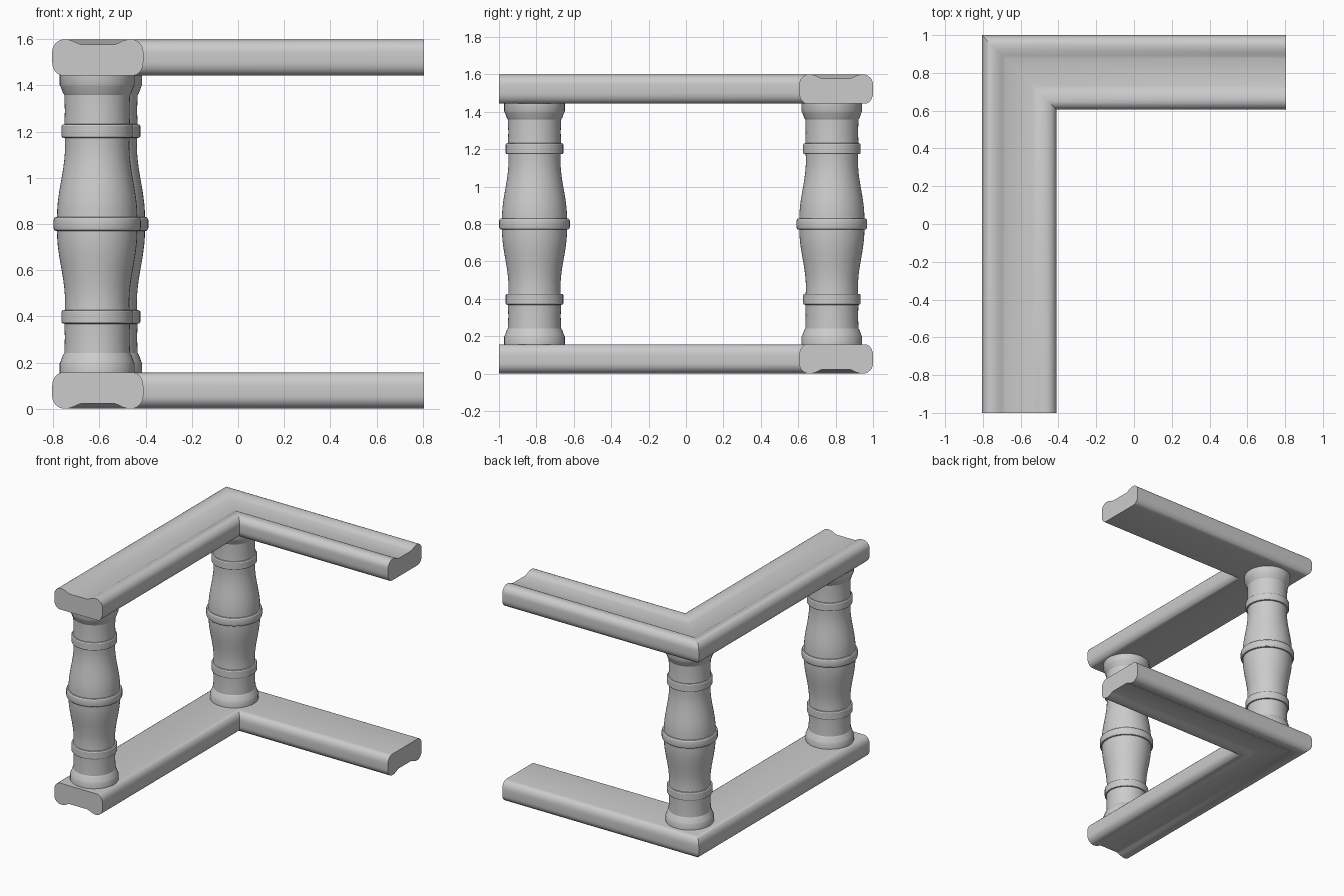
import bpy, bmesh, math

if "Cube" in bpy.data.objects:
    bpy.data.objects.remove(bpy.data.objects["Cube"])

CX, CY = -0.6075, 0.8025   # centre lines of the two rail arms
MID = 0.80                 # mirror height of the whole model


def finish(bm, name):
    bmesh.ops.recalc_face_normals(bm, faces=bm.faces)
    mesh = bpy.data.meshes.new(name)
    bm.to_mesh(mesh)
    bm.free()
    obj = bpy.data.objects.new(name, mesh)
    bpy.context.collection.objects.link(obj)
    bpy.context.view_layer.objects.active = obj
    obj.select_set(True)
    bpy.ops.object.shade_smooth_by_angle(angle=math.radians(28))
    obj.select_set(False)
    return obj


def arc(cx, cz, rx, rz, a0, a1, n=6):
    return [(cx + rx * math.cos(math.radians(a0 + (a1 - a0) * i / n)),
             cz + rz * math.sin(math.radians(a0 + (a1 - a0) * i / n))) for i in range(n + 1)]


# Rail cross-section half: flat top, rounded edges, groove underneath
half = arc(0.153, 0.098, 0.0445, 0.059, 90, 0)
half += arc(0.143, 0.055, 0.0545, 0.055, 0, -90)
half += [(0.125, 0.002), (0.105, 0.008), (0.088, 0.017), (0.073, 0.022)]
section = half + [(-d, z) for d, z in reversed(half)]


def rail(name, flip):
    bm = bmesh.new()
    rings = []
    for i in range(3):
        ring = []
        for d, z in section:
            x = 0.805 if i == 2 else CX - d
            y = -1.0 if i == 0 else CY + d
            ring.append(bm.verts.new((x, y, 2 * MID - z if flip else z)))
        rings.append(ring)
    n = len(section)
    for a, b in zip(rings, rings[1:]):
        for k in range(n):
            m = (k + 1) % n
            bm.faces.new((a[k], a[m], b[m], b[k]))
    bm.faces.new(rings[0])
    bm.faces.new(rings[-1])
    finish(bm, name)


# Turned post: lower half of the profile, mirrored for the top
lower = [(0.162, 0.15), (0.162, 0.197), (0.158, 0.205), (0.148, 0.233), (0.142, 0.242),
         (0.140, 0.31), (0.142, 0.368), (0.150, 0.369), (0.154, 0.375),
         (0.154, 0.420), (0.150, 0.426), (0.140, 0.427)]
for i in range(11):   # swelling body
    t = i / 10
    lower.append((0.139 + 0.035 * (0.5 - 0.5 * math.cos(math.pi * t)), 0.46 + 0.31 * t))
lower += [(0.182, 0.771), (0.187, 0.776), (0.189, 0.785)]   # central ring
profile = lower + [(r, 2 * MID - z) for r, z in reversed(lower)]


def post(name, px, py, seg=48):
    bm = bmesh.new()
    rings = [[bm.verts.new((px + r * math.cos(2 * math.pi * k / seg),
                            py + r * math.sin(2 * math.pi * k / seg), z))
              for k in range(seg)] for r, z in profile]
    for a, b in zip(rings, rings[1:]):
        for k in range(seg):
            m = (k + 1) % seg
            bm.faces.new((a[k], a[m], b[m], b[k]))
    bm.faces.new(rings[0])
    bm.faces.new(rings[-1])
    finish(bm, name)


rail("bottom_rail", False)
rail("top_rail", True)
post("end_post", -0.61, -0.81)
post("corner_post", -0.577, 0.78)
